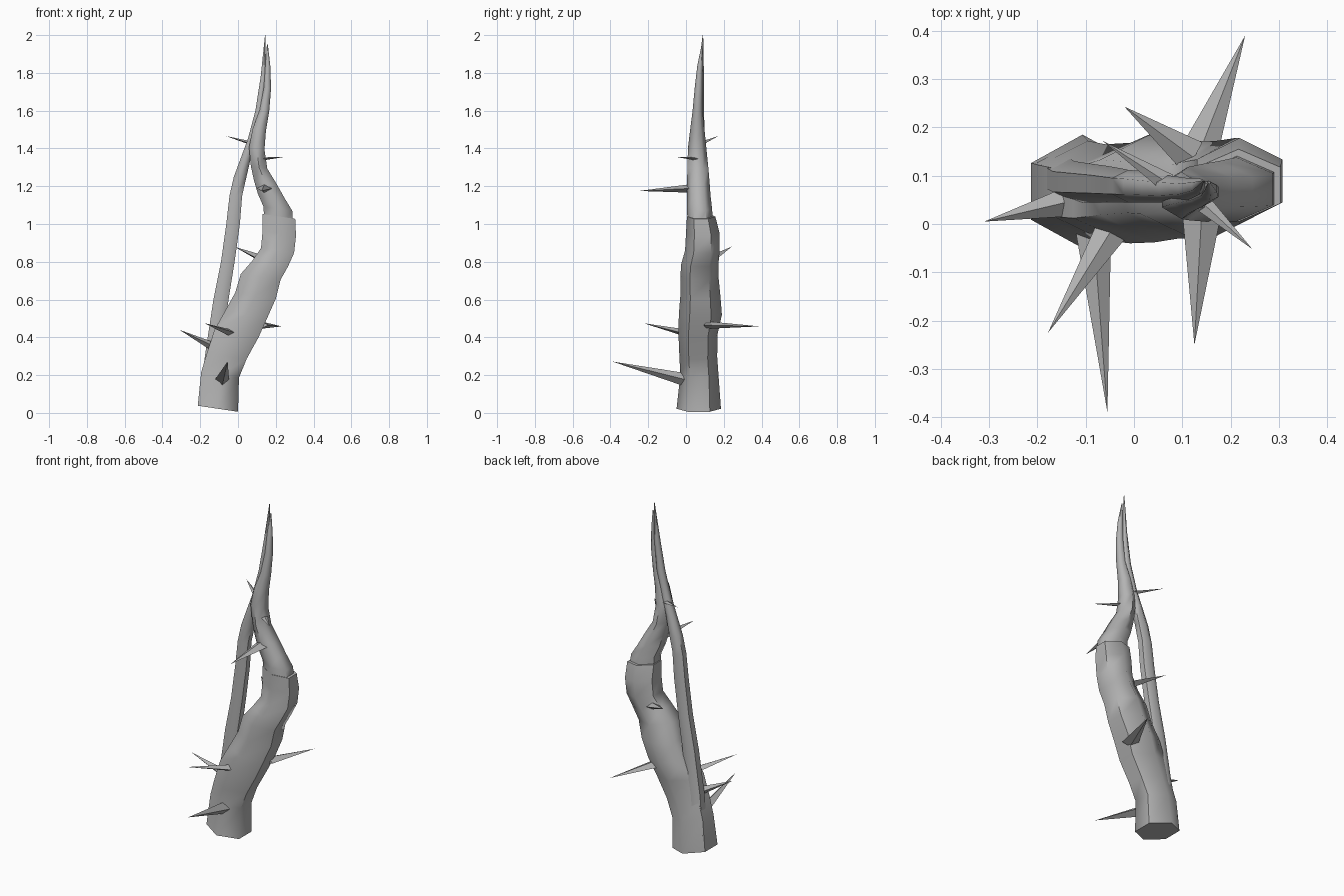
import bpy, bmesh, math
from mathutils import Vector

bark = bpy.data.materials.new("grey bark")
bark.diffuse_color = (0.45, 0.45, 0.45, 1)


def finish(name, bm, smooth):
    bmesh.ops.recalc_face_normals(bm, faces=bm.faces)
    me = bpy.data.meshes.new(name)
    bm.to_mesh(me)
    bm.free()
    me.materials.append(bark)
    ob = bpy.data.objects.new(name, me)
    bpy.context.collection.objects.link(ob)
    if smooth:
        bpy.ops.object.select_all(action='DESELECT')
        ob.select_set(True)
        bpy.context.view_layer.objects.active = ob
        bpy.ops.object.shade_smooth_by_angle(angle=math.radians(62))
    return ob


def stem(name, rows, sides=6, tilt=0.15):
    """Tube through rows of (z, x min, x max, y min, y max)."""
    bm = bmesh.new()
    rings = []
    k = math.cos(math.pi / sides)          # widest flats reach x min / x max
    for z, x0, x1, y0, y1 in rows:
        ring = []
        for i in range(sides):
            a = 2 * math.pi * (i + 0.5) / sides
            dx = (x1 - x0) / 2 * math.cos(a) / k
            dy = (y1 - y0) / 2 * math.sin(a)
            ring.append(bm.verts.new(((x0 + x1) / 2 + dx, (y0 + y1) / 2 + dy, z - tilt * dx)))
        rings.append(ring)
    for a, b in zip(rings, rings[1:]):
        for i in range(sides):
            j = (i + 1) % sides
            bm.faces.new((a[i], a[j], b[j], b[i]))
    bm.faces.new(rings[0])
    bm.faces.new(rings[-1])
    return finish(name, bm, True)


def thorn(name, base, tip, width, height):
    """Flat four-sided spike, wide sideways and thin vertically."""
    base, tip = Vector(base), Vector(tip)
    d = (tip - base).normalized()
    side = d.cross(Vector((0, 0, 1))).normalized()
    up = side.cross(d)
    bm = bmesh.new()
    offs = (side * width, up * height, -side * width, -up * height)
    ring = [bm.verts.new(base + o) for o in offs]
    top = bm.verts.new(tip)
    for i in range(4):
        bm.faces.new((ring[i], ring[(i + 1) % 4], top))
    bm.faces.new(ring)
    return finish(name, bm, False)


# Thick lower trunk, ending in a ledge
stem("trunk", [
    (0.022, -0.213, 0.0, -0.05, 0.185),
    (0.20, -0.195, 0.005, -0.03, 0.172),
    (0.30, -0.165, 0.045, -0.035, 0.165),
    (0.42, -0.125, 0.11, -0.04, 0.168),
    (0.52, -0.07, 0.155, -0.038, 0.19),
    (0.62, -0.015, 0.20, -0.03, 0.182),
    (0.72, 0.015, 0.225, -0.03, 0.172),
    (0.79, 0.075, 0.265, -0.025, 0.172),
    (0.86, 0.122, 0.297, -0.005, 0.178),
    (0.95, 0.130, 0.307, 0.0, 0.178),
    (1.04, 0.130, 0.303, 0.005, 0.155)])

# Upper branch growing out of the ledge
stem("upper_branch", [
    (0.98, 0.14, 0.292, 0.01, 0.145),
    (1.08, 0.135, 0.288, 0.005, 0.138),
    (1.15, 0.105, 0.245, 0.005, 0.130),
    (1.22, 0.085, 0.205, 0.005, 0.125),
    (1.30, 0.068, 0.155, 0.008, 0.118),
    (1.40, 0.058, 0.140, 0.010, 0.108),
    (1.50, 0.078, 0.148, 0.022, 0.098),
    (1.60, 0.115, 0.165, 0.035, 0.088),
    (1.72, 0.137, 0.175, 0.046, 0.088),
    (1.84, 0.145, 0.171, 0.060, 0.088),
    (1.95, 0.153, 0.158, 0.083, 0.088)])

# Thin vine hugging the trunk and crossing to the tip
stem("side_vine", [
    (0.12, -0.200, -0.110, 0.06, 0.150),
    (0.35, -0.168, -0.080, 0.045, 0.130),
    (0.60, -0.130, -0.050, 0.045, 0.125),
    (0.80, -0.090, -0.018, 0.045, 0.120),
    (1.00, -0.062, 0.010, 0.045, 0.115),
    (1.15, -0.045, 0.022, 0.045, 0.112),
    (1.25, -0.022, 0.045, 0.045, 0.110),
    (1.35, 0.015, 0.068, 0.045, 0.105),
    (1.45, 0.052, 0.100, 0.045, 0.100),
    (1.60, 0.092, 0.133, 0.05, 0.095),
    (1.78, 0.120, 0.148, 0.06, 0.095),
    (2.00, 0.143, 0.146, 0.088, 0.091)], tilt=0)

# Thorns from bottom to top: base, tip, half width, half height
thorns = [
    ((-0.085, 0.00, 0.175), (-0.055, -0.39, 0.272), 0.038, 0.035),
    ((-0.14, 0.045, 0.355), (-0.31, 0.005, 0.44), 0.030, 0.022),
    ((-0.045, -0.01, 0.425), (-0.178, -0.225, 0.475), 0.034, 0.018),
    ((0.12, 0.11, 0.465), (0.23, 0.39, 0.458), 0.045, 0.020),
    ((0.12, 0.14, 0.82), (-0.02, 0.243, 0.88), 0.036, 0.018),
    ((0.14, 0.02, 1.188), (0.125, -0.25, 1.175), 0.040, 0.022),
    ((0.135, 0.05, 1.345), (0.245, -0.052, 1.355), 0.020, 0.008),
    ((0.07, 0.085, 1.428), (-0.065, 0.172, 1.466), 0.020, 0.010)]
for n, t in enumerate(thorns, 1):
    thorn(f"thorn_{n}", *t)
